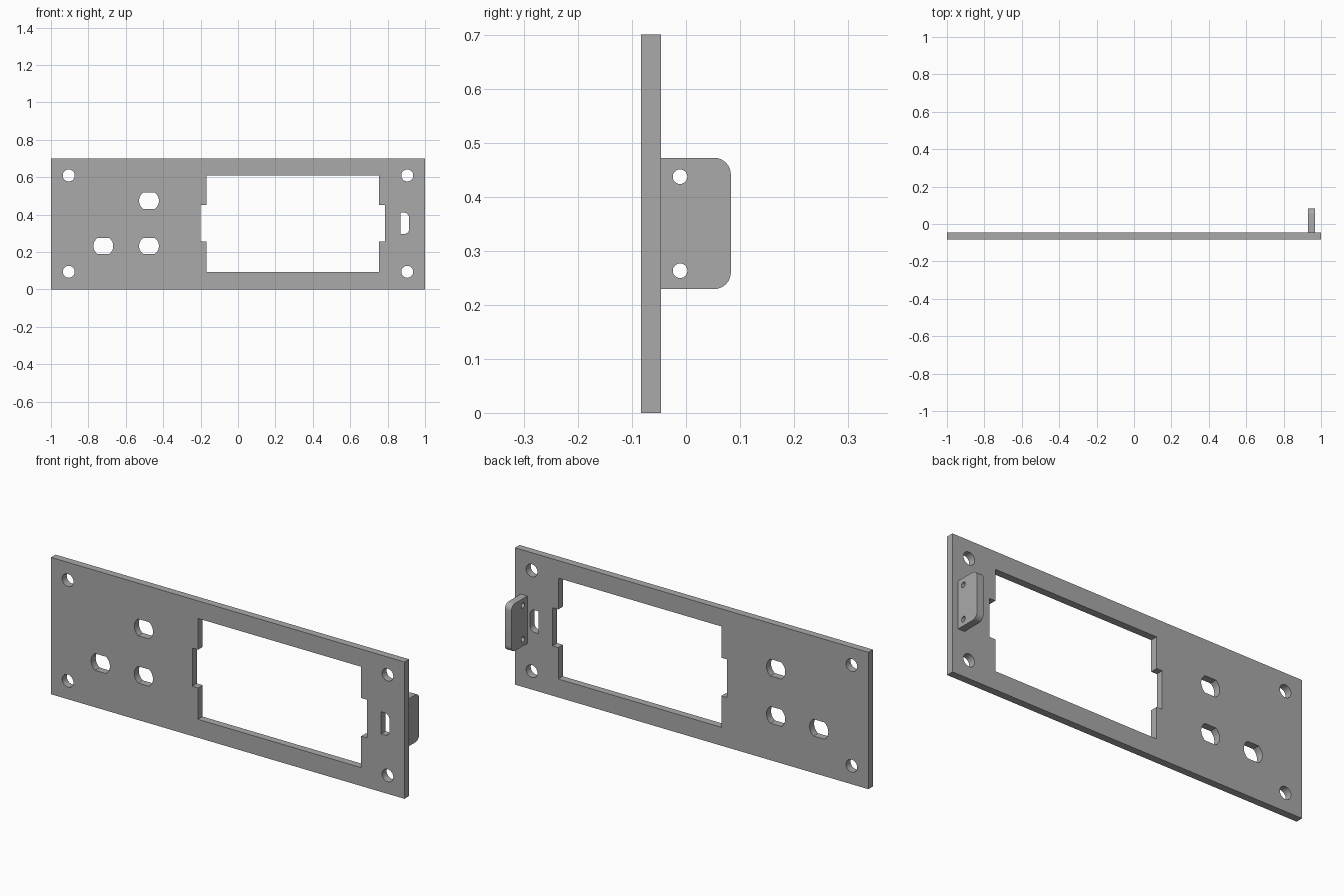
import bpy, bmesh
from math import cos, sin, pi, asin, radians
from mathutils import Matrix

cube = bpy.data.objects.get("Cube")
if cube:
    bpy.data.objects.remove(cube)

grey = bpy.data.materials.new("plain grey")
grey.use_nodes = True
colour = (0.4, 0.4, 0.4, 1)
grey.diffuse_color = colour
grey.node_tree.nodes["Principled BSDF"].inputs["Base Color"].default_value = colour


def arc(cx, cy, r, start, end, steps):
    return [(cx + r * cos(start + (end - start) * i / steps),
             cy + r * sin(start + (end - start) * i / steps)) for i in range(steps + 1)]


def circle(cx, cy, r):
    return arc(cx, cy, r, 0, 2 * pi, 32)[:-1]


def flatted_hole(cx, cy, r, half_height):
    """Round hole with a flat top and bottom."""
    a = asin(half_height / r)
    return arc(cx, cy, r, -a, a, 12) + arc(cx, cy, r, pi - a, pi + a, 12)


def tab_outline(x0, x1, y0, y1, r):
    """Rectangle whose two corners on the +x side are rounded."""
    return ([(x0, y0)] + arc(x1 - r, y0 + r, r, -pi / 2, 0, 8)
            + arc(x1 - r, y1 - r, r, 0, pi / 2, 8) + [(x0, y1)])


def sheet(name, loops, thickness, matrix):
    """Solid sheet: first loop is the outline, the others are openings."""
    curve = bpy.data.curves.new(name + "_profile", "CURVE")
    curve.dimensions = "2D"
    curve.fill_mode = "BOTH"
    curve.extrude = thickness / 2
    for loop in loops:
        spline = curve.splines.new("POLY")
        spline.points.add(len(loop) - 1)
        for point, (x, y) in zip(spline.points, loop):
            point.co = (x, y, 0, 1)
        spline.use_cyclic_u = True
    helper = bpy.data.objects.new(name + "_profile", curve)
    bpy.context.collection.objects.link(helper)
    graph = bpy.context.evaluated_depsgraph_get()
    mesh = bpy.data.meshes.new_from_object(helper.evaluated_get(graph))
    bpy.data.objects.remove(helper)
    mesh.name = name
    mesh.transform(matrix)
    bm = bmesh.new()
    bm.from_mesh(mesh)
    bmesh.ops.remove_doubles(bm, verts=bm.verts, dist=0.0001)
    bmesh.ops.recalc_face_normals(bm, faces=bm.faces)
    bm.to_mesh(mesh)
    bm.free()
    mesh.materials.clear()
    mesh.materials.append(grey)
    obj = bpy.data.objects.new(name, mesh)
    bpy.context.collection.objects.link(obj)
    bpy.ops.object.select_all(action="DESELECT")
    obj.select_set(True)
    bpy.context.view_layer.objects.active = obj
    bpy.ops.object.shade_smooth_by_angle(angle=radians(30))
    return obj


# Front panel: outline, display window with side notches, holes and slot
outline = [(-1, 0), (1, 0), (1, 0.7), (-1, 0.7)]
left, right, low, high = -0.168, 0.755, 0.094, 0.61
notch_left, notch_right, notch_low, notch_high = -0.2, 0.787, 0.255, 0.45
window = [(left, low), (right, low),
          (right, notch_low), (notch_right, notch_low),
          (notch_right, notch_high), (right, notch_high),
          (right, high), (left, high),
          (left, notch_high), (notch_left, notch_high),
          (notch_left, notch_low), (left, notch_low)]
screw_holes = [circle(x, z, 0.032) for x in (-0.905, 0.905) for z in (0.094, 0.609)]
button_holes = [flatted_hole(x, z, 0.053, 0.043)
                for x, z in ((-0.476, 0.474), (-0.476, 0.232), (-0.72, 0.232))]
switch_slot = tab_outline(0.868, 0.915, 0.296, 0.41, 0.027)

upright = Matrix.Translation((0, -0.0645, 0)) @ Matrix.Rotation(pi / 2, 4, "X")
sheet("front_panel", [outline, window, switch_slot] + screw_holes + button_holes,
      0.037, upright)

# Mounting tab standing out from the back
tab = tab_outline(-0.046, 0.083, 0.229, 0.472, 0.031)
tab_holes = [circle(-0.011, z, 0.0135) for z in (0.263, 0.437)]
sideways = Matrix(((0, 0, 1, 0.949), (1, 0, 0, 0), (0, 1, 0, 0), (0, 0, 0, 1)))
sheet("mounting_tab", [tab] + tab_holes, 0.037, sideways)
